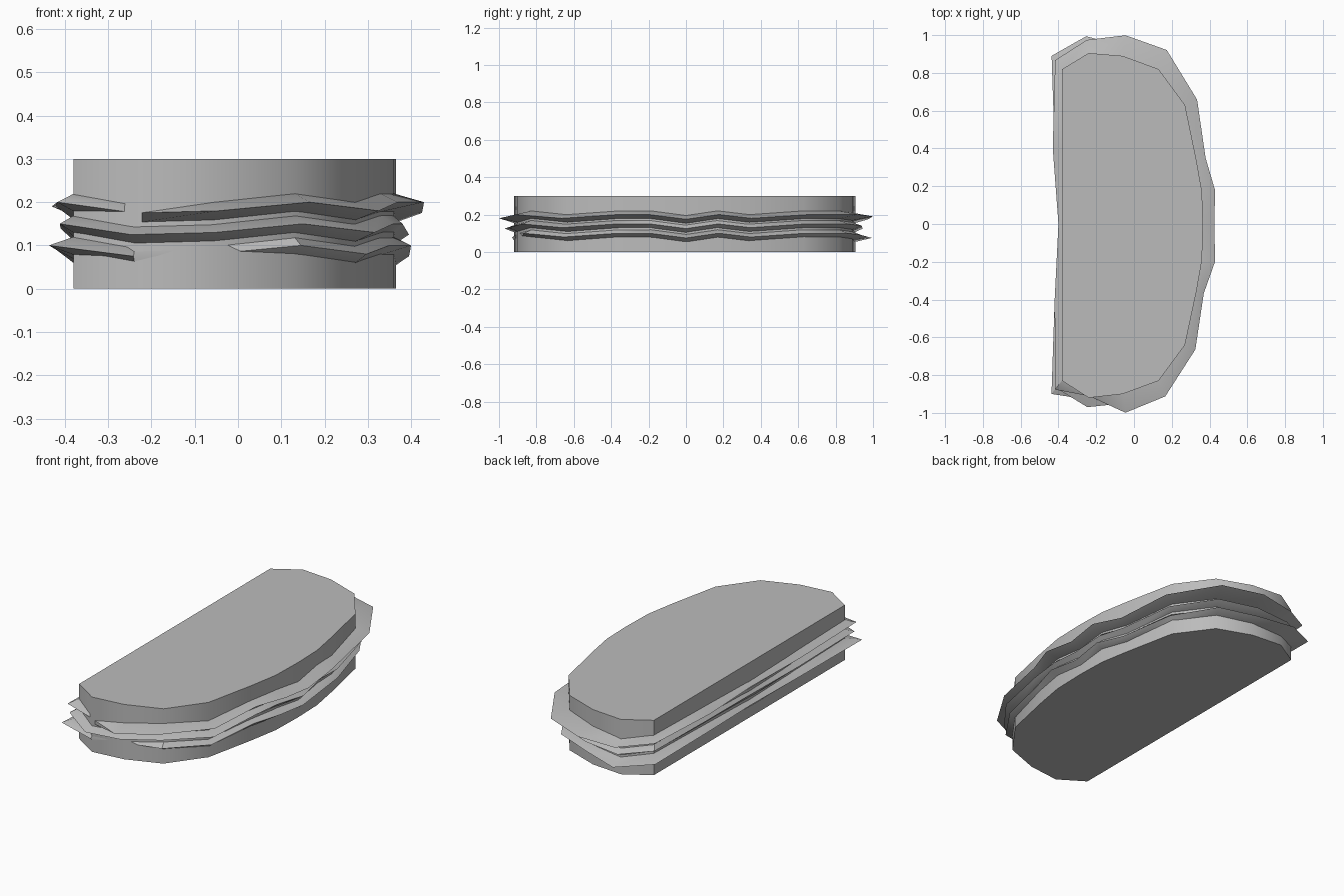
import bpy, bmesh, math
from mathutils import Vector

cube = bpy.data.objects.get("Cube")
if cube:
    bpy.data.objects.remove(cube, do_unlink=True)

# Single plain colour
grey = bpy.data.materials.new("plain_grey")
grey.use_nodes = True
colour = (0.5, 0.5, 0.5, 1)
grey.diffuse_color = colour
grey.node_tree.nodes["Principled BSDF"].inputs["Base Color"].default_value = colour

# Half-round slice outline, counterclockwise from the front left corner
OUTLINE = [Vector(p) for p in (
    (-.38, -.83), (-.24, -.92), (-.06, -.9), (.13, -.83), (.27, -.64), (.33, -.36),
    (.36, -.19), (.365, 0), (.36, .17), (.33, .34), (.27, .63), (.13, .82),
    (-.06, .89), (-.24, .905), (-.38, .82), (-.38, .4), (-.38, 0), (-.38, -.4))]

# Shared rise and fall of the leaf edges, in hundredths
WAVE = (0, -2.5, -2, 0, -2, 0, 0, -2.5, 0, -2, 0, 0, -1, -2.5, 0, -1, -2, -1)


def outward(i):
    """Outward direction at an outline point, turned along y near the ends."""
    before, here, after = OUTLINE[i - 1], OUTLINE[i], OUTLINE[(i + 1) % len(OUTLINE)]
    a, b = (here - before).normalized(), (after - here).normalized()
    normal = Vector((a.y + b.y, -a.x - b.x)).normalized()
    if abs(here.y) > .8:
        normal.y += math.copysign(.6, here.y)
    return normal.normalized()


def stack_rings(name, rings, angle):
    """Closed solid through a stack of matching rings."""
    bm = bmesh.new()
    loops = [[bm.verts.new(p) for p in ring] for ring in rings]
    count = len(OUTLINE)
    for low, high in zip(loops, loops[1:]):
        for i in range(count):
            j = (i + 1) % count
            bm.faces.new((low[i], low[j], high[j], high[i]))
    caps = [bm.faces.new(loops[0][::-1]), bm.faces.new(loops[-1])]
    bmesh.ops.triangulate(bm, faces=caps)
    bmesh.ops.recalc_face_normals(bm, faces=bm.faces)
    mesh = bpy.data.meshes.new(name)
    bm.to_mesh(mesh)
    bm.free()
    mesh.materials.append(grey)
    obj = bpy.data.objects.new(name, mesh)
    bpy.context.collection.objects.link(obj)
    bpy.ops.object.select_all(action="DESELECT")
    obj.select_set(True)
    bpy.context.view_layer.objects.active = obj
    bpy.ops.object.shade_smooth_by_angle(angle=math.radians(angle))


def slice_of_bread(name, bottom, top):
    stack_rings(name, [[(p.x, p.y, z) for p in OUTLINE] for z in (bottom, top)], 40)


def leaf(name, height, pushes):
    """Wavy layer tapering to a sharp rim that sticks out of the bread."""
    lower, rim, upper = [], [], []
    for i, p in enumerate(OUTLINE):
        z = height + WAVE[i] / 100
        tip = p + outward(i) * pushes[i] / 100
        inner = p * .99
        lower.append((inner.x, inner.y, z - .023))
        rim.append((tip.x, tip.y, z))
        upper.append((inner.x, inner.y, z + .021))
    stack_rings(name, [lower, rim, upper], 30)


# Bread halves
slice_of_bread("bottom_bread", 0, .15)
slice_of_bread("top_bread", .15, .3)

# Filling layers, with rim overhang in hundredths
leaf("top_leaf", .2, (6, -1, 10, 9, 6, 4, 7, 6, 7, 5, 7, 11, 11, 7, 6, 5, 2, 4))
leaf("middle_leaf", .15, (5, 5, 5, 5, 5, 3, 2, 3, 2, 3, 3, 5, 5, 4, 4, 2, 1, 3))
leaf("bottom_leaf", .1, (9, 1, -2, 4, 3, 2, 4, 3, 4, 3, 2, 5, 5, 9, 9, 4, 2, 4))
